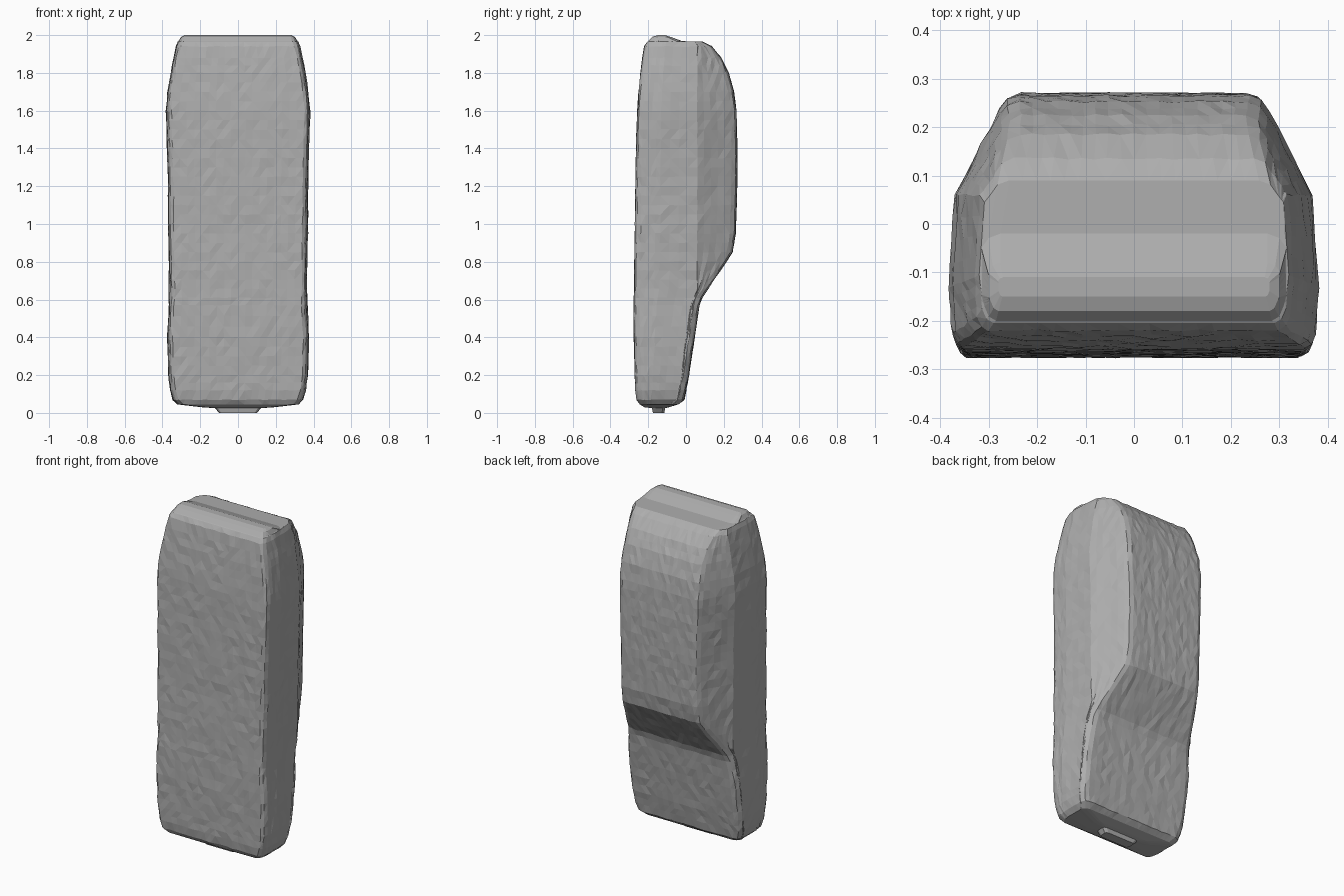
import bpy, bmesh, random

random.seed(4)
cube = bpy.data.objects.get("Cube")
if cube:
    bpy.data.objects.remove(cube, do_unlink=True)

grey = bpy.data.materials.new("matte grey")
grey.use_nodes = True
colour = (0.42, 0.42, 0.42, 1)
grey.diffuse_color = colour
grey.node_tree.nodes["Principled BSDF"].inputs["Base Color"].default_value = colour

# Body stations from bottom to top: height, half width, front y, back y
STATIONS = [
    (0.00, 0.10, -0.175, -0.115), (0.025, 0.12, -0.18, -0.11),
    (0.03, 0.19, -0.22, -0.09), (0.045, 0.32, -0.245, -0.04),
    (0.07, 0.345, -0.26, -0.01), (0.12, 0.36, -0.267, 0.00),
    (0.20, 0.37, -0.27, 0.015), (0.40, 0.375, -0.275, 0.045),
    (0.57, 0.368, -0.275, 0.07), (0.61, 0.366, -0.275, 0.085),
    (0.85, 0.368, -0.272, 0.245), (0.95, 0.37, -0.27, 0.262),
    (1.20, 0.372, -0.267, 0.27), (1.45, 0.378, -0.262, 0.27),
    (1.60, 0.382, -0.257, 0.265), (1.70, 0.373, -0.25, 0.253),
    (1.80, 0.357, -0.24, 0.225), (1.88, 0.342, -0.23, 0.185),
    (1.94, 0.33, -0.22, 0.135), (1.965, 0.32, -0.205, 0.09),
    (1.968, 0.315, -0.20, -0.02), (1.99, 0.30, -0.18, -0.08),
    (2.00, 0.28, -0.15, -0.11),
]


def spread(a, b, n):
    """Evenly spaced points from a up to, but not including, b."""
    return [tuple(p + (q - p) * i / n for p, q in zip(a, b)) for i in range(n)]


def section(w, front, back):
    """Rounded outline with sides that lean inwards behind the shoulder."""
    r = min(0.03, (back - front) * 0.2)
    lean = max(0, back - 0.06)
    xb = w - 0.46 * lean - (0.012 if lean else 0)
    ys = min(0.06, back - 1.5 * r)
    xs = w - 0.012 * max(0, min(1, (ys + 0.1) / 0.16))
    xb = min(xb, xs)
    corners = [
        (0, front, 9), (w - r, front, 1), (w - r * 0.5, front + r * 0.3, 1),
        (w - r * 0.2, front + r, 4), (w, front * 0.6 + ys * 0.4, 4), (xs, ys, 5),
        (xb + 0.1 * r, back - r, 1), (xb - 0.4 * r, back - 0.3 * r, 1),
        (xb - 1.2 * r, back, 9), (0, back, 0),
    ]
    half = []
    for (x0, y0, n), (x1, y1, _) in zip(corners, corners[1:]):
        half += spread((x0, y0), (x1, y1), n)
    half.append((0, back))
    return half + [(-x, y) for x, y in half[-2:0:-1]]


# Add intermediate stations so the facets are even in height
rows = []
for a, b in zip(STATIONS, STATIONS[1:]):
    rows += spread(a, b, max(1, round((b[0] - a[0]) / 0.05)))
rows.append(STATIONS[-1])

# Loft the body with a slightly uneven, faceted surface
bm = bmesh.new()
rings = []
for z, w, front, back in rows:
    jitter = 0.0025 if 0.05 < z < 1.95 else 0
    rings.append([bm.verts.new((x + random.uniform(-jitter, jitter),
                                y + random.uniform(-jitter, jitter),
                                z + random.uniform(-jitter, jitter)))
                  for x, y in section(w, front, back)])
for low, high in zip(rings, rings[1:]):
    for i in range(len(low)):
        j = (i + 1) % len(low)
        bm.faces.new((low[i], low[j], high[j], high[i]))
bm.faces.new(rings[0][::-1])
bm.faces.new(rings[-1])
bmesh.ops.triangulate(bm, faces=bm.faces[:])
bmesh.ops.recalc_face_normals(bm, faces=bm.faces[:])

mesh = bpy.data.meshes.new("handset_body")
bm.to_mesh(mesh)
bm.free()
mesh.materials.append(grey)
body = bpy.data.objects.new("handset_body", mesh)
bpy.context.collection.objects.link(body)
